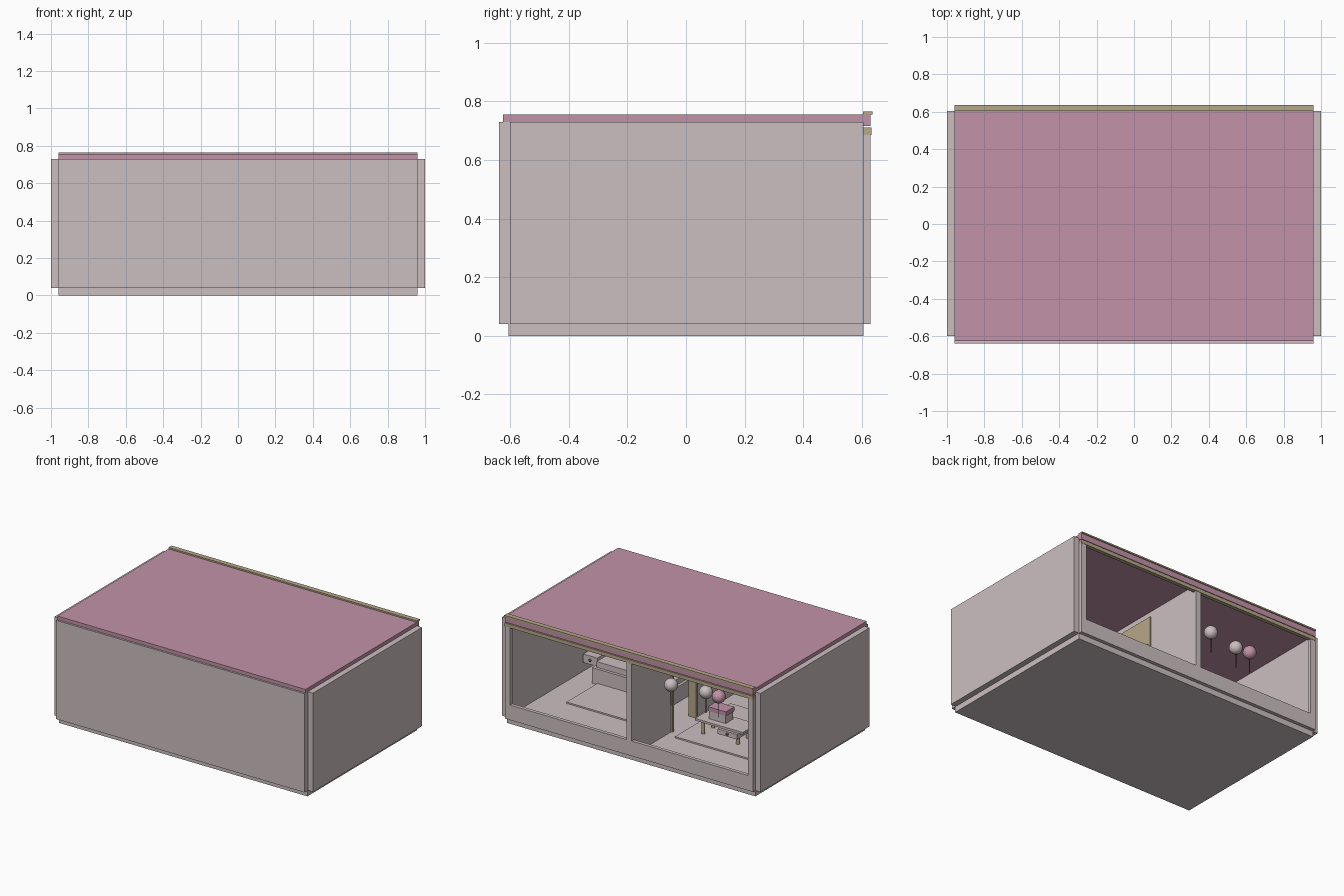
import bpy
import bmesh
from mathutils import Vector

cube = bpy.data.objects.get("Cube")
if cube:
    bpy.data.objects.remove(cube, do_unlink=True)


def material(name, rgb):
    m = bpy.data.materials.new(name)
    m.use_nodes = True
    color = (*rgb, 1)
    m.diffuse_color = color
    m.node_tree.nodes["Principled BSDF"].inputs["Base Color"].default_value = color
    return m


CREAM = material("pale_rose_grey", (0.60, 0.52, 0.53))
PINK = material("dusty_pink", (0.54, 0.29, 0.39))
GOLD = material("muted_gold", (0.47, 0.39, 0.25))
DARK = material("dark_brown", (0.10, 0.08, 0.07))


def finish(name, bm, mat):
    mesh = bpy.data.meshes.new(name)
    bm.to_mesh(mesh)
    bm.free()
    mesh.materials.append(mat)
    obj = bpy.data.objects.new(name, mesh)
    bpy.context.collection.objects.link(obj)
    return obj


def box(name, x, y, z, mat=CREAM):
    """Box given by its (low, high) range on each axis."""
    bm = bmesh.new()
    bmesh.ops.create_cube(bm, size=1)
    for v in bm.verts:
        v.co = Vector([(r[0] + r[1]) / 2 + c * (r[1] - r[0])
                       for r, c in zip((x, y, z), v.co)])
    return finish(name, bm, mat)


def ball(name, center, radius, mat):
    bm = bmesh.new()
    bmesh.ops.create_uvsphere(bm, u_segments=24, v_segments=14, radius=radius)
    bmesh.ops.translate(bm, vec=center, verts=bm.verts)
    for f in bm.faces:
        f.smooth = True
    return finish(name, bm, mat)


def rod(name, x, y, z, radius, mat, sides=12):
    bm = bmesh.new()
    bmesh.ops.create_cone(bm, cap_ends=True, segments=sides, radius1=radius,
                          radius2=radius, depth=z[1] - z[0])
    bmesh.ops.translate(bm, vec=(x, y, (z[0] + z[1]) / 2), verts=bm.verts)
    return finish(name, bm, mat)


# Shell
W = 0.96
WALL_Z = (0.04, 0.73)
FRAME_Y = (0.605, 0.63)
box("floor", (-W, W), (-0.605, 0.605), (0, 0.04))
box("front_wall", (-W, W), (-0.638, -0.60), WALL_Z)
box("left_wall", (W, 1), (-0.60, 0.605), WALL_Z)
box("right_wall", (-1, -W), (-0.60, 0.605), WALL_Z)
box("roof", (-W, W), (-0.625, 0.605), (0.73, 0.755), PINK)

# Open back: skirt, posts and layered cornice
box("back_skirt", (-W, W), FRAME_Y, (0.04, 0.145))
for side, x in (("left", 0.94), ("middle", 0), ("right", -0.94)):
    box(side + "_post", (x - 0.02, x + 0.02), FRAME_Y, (0.145, 0.685))
box("lower_cornice", (-W, W), (0.605, 0.632), (0.685, 0.71), GOLD)
box("fascia", (-W, W), FRAME_Y, (0.715, 0.755), PINK)
box("upper_cornice", (-W, W), (0.603, 0.637), (0.755, 0.765), GOLD)

# Partition with a framed doorway
T = (-0.018, 0.018)
FT = (-0.028, 0.028)
DOOR = (-0.08, 0.18)
box("partition_front", T, (-0.60, DOOR[0]), WALL_Z)
box("partition_back", T, (DOOR[1], 0.605), WALL_Z)
box("partition_header", T, DOOR, (0.69, 0.73))
box("door_transom", FT, DOOR, (0.50, 0.69), GOLD)
for side, y in zip(("front", "back"), DOOR):
    box(side + "_door_jamb", FT, (y - 0.01, y + 0.01), (0.04, 0.69), GOLD)

# Bedroom: rug, bed and wall-hung nightstand
box("bedroom_rug", (0.20, 0.77), (-0.40, 0.22), (0.04, 0.05))
box("bed_base", (0.20, 0.81), (-0.57, -0.12), (0.04, 0.15))
box("mattress", (0.22, 0.79), (-0.56, -0.14), (0.15, 0.19))
box("nightstand", (0.84, 0.95), (-0.33, -0.22), (0.11, 0.17))
ball("nightstand_knob", (0.895, -0.217, 0.14), 0.009, DARK)

# Playroom: rug, table with drawer and gift box
box("playroom_rug", (-0.88, -0.09), (-0.36, 0.25), (0.04, 0.05))
box("table_top", (-0.53, -0.16), (-0.03, 0.13), (0.135, 0.15))
for x in (-0.48, -0.21):
    for y in (0, 0.11):
        rod("table_leg", x, y, (0.05, 0.135), 0.012, GOLD)
box("table_drawer", (-0.50, -0.35), (0.02, 0.15), (0.10, 0.135))
ball("drawer_knob", (-0.425, 0.153, 0.118), 0.009, DARK)
box("gift_box", (-0.365, -0.235), (0, 0.083), (0.15, 0.21))
box("gift_lid", (-0.37, -0.23), (-0.005, 0.088), (0.205, 0.235), PINK)

# Balloons on strings
for x, y, z, mat in ((-0.224, 0.485, 0.537, CREAM),
                     (-0.464, 0.443, 0.535, CREAM),
                     (-0.57, 0.452, 0.535, PINK)):
    ball("balloon", (x, y, z), 0.044, mat)
    rod("balloon_string", x, y, (z - 0.145, z - 0.04), 0.003, DARK, 6)
